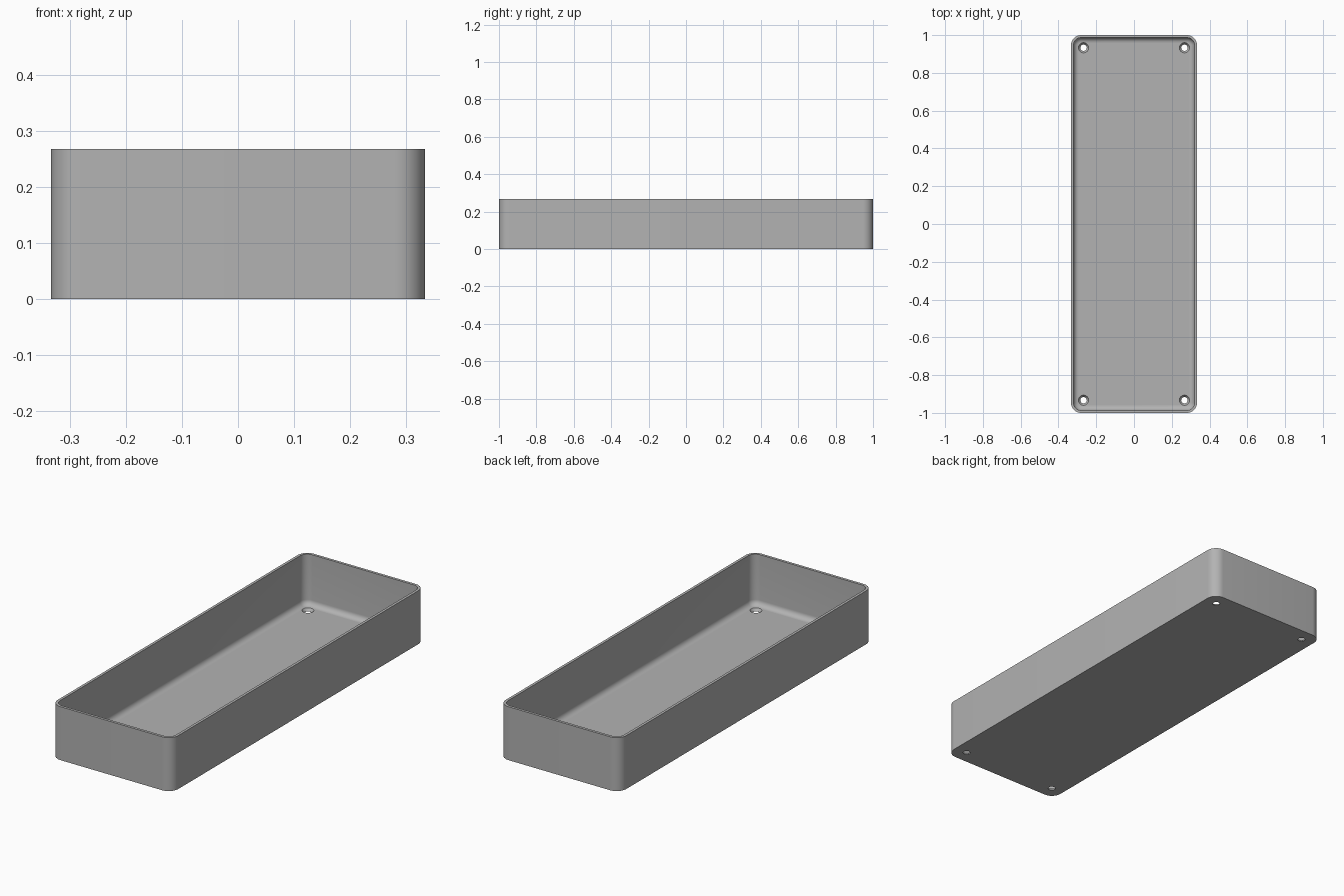
import bpy, bmesh, math
from math import sin, cos, pi

default = bpy.data.objects.get("Cube")
if default:
    bpy.data.objects.remove(default)

# Overall sizes
HALF_X, HALF_Y, HEIGHT = 1 / 3, 1.0, 0.267
WALL, CORNER, FILLET = 0.0135, 0.053, 0.027
HOLE_X, HOLE_Y = 0.267, 0.933
HOLE_TOP, HOLE_BOTTOM = 0.027, 0.017

grey = bpy.data.materials.new("plain grey")
grey.use_nodes = True
grey.diffuse_color = (0.45, 0.45, 0.45, 1)
grey.node_tree.nodes["Principled BSDF"].inputs["Base Color"].default_value = grey.diffuse_color


def make_object(name, bm):
    bmesh.ops.recalc_face_normals(bm, faces=bm.faces)
    mesh = bpy.data.meshes.new(name)
    bm.to_mesh(mesh)
    bm.free()
    mesh.materials.append(grey)
    obj = bpy.data.objects.new(name, mesh)
    bpy.context.collection.objects.link(obj)
    return obj


def rounded_ring(bm, inset, z, steps=10):
    """Rounded rectangle of vertices, shrunk by inset."""
    radius = CORNER - inset
    cx, cy = HALF_X - CORNER, HALF_Y - CORNER
    ring = []
    for corner, (sx, sy) in enumerate([(1, 1), (-1, 1), (-1, -1), (1, -1)]):
        for i in range(steps + 1):
            a = (corner + i / steps) * pi / 2
            ring.append(bm.verts.new((sx * cx + radius * cos(a), sy * cy + radius * sin(a), z)))
    return ring


# Tray shell: outer wall, rim, inner wall, then the fillet down to the floor
bm = bmesh.new()
profile = [(0, 0), (0, HEIGHT), (WALL, HEIGHT)]
for i in range(9):
    a = i / 8 * pi / 2
    profile.append((WALL + FILLET * (1 - cos(a)), WALL + FILLET * (1 - sin(a))))
rings = [rounded_ring(bm, inset, z) for inset, z in profile]
for low, high in zip(rings, rings[1:]):
    for i in range(len(low)):
        j = (i + 1) % len(low)
        bm.faces.new((low[i], low[j], high[j], high[i]))
bm.faces.new(rings[0])
bm.faces.new(rings[-1])
tray = make_object("tray", bm)

# Countersunk screw holes, cut by tapered plugs that overshoot the floor
bm = bmesh.new()
slope = (HOLE_TOP - HOLE_BOTTOM) / WALL
over = 0.005
for sx in (-1, 1):
    for sy in (-1, 1):
        plug = bmesh.ops.create_cone(
            bm, cap_ends=True, segments=32,
            radius1=HOLE_BOTTOM - slope * over, radius2=HOLE_TOP + slope * over,
            depth=WALL + 2 * over)
        bmesh.ops.translate(bm, verts=plug["verts"], vec=(sx * HOLE_X, sy * HOLE_Y, WALL / 2))
cutter = make_object("hole_cutter", bm)
cutter.hide_render = True
cutter.hide_set(True)

cut = tray.modifiers.new("screw holes", "BOOLEAN")
cut.operation = "DIFFERENCE"
cut.solver = "EXACT"
cut.object = cutter

bpy.ops.object.select_all(action="DESELECT")
bpy.context.view_layer.objects.active = tray
tray.select_set(True)
bpy.ops.object.modifier_apply(modifier=cut.name)
bpy.data.objects.remove(cutter)
bpy.ops.object.shade_smooth_by_angle(angle=math.radians(30))
